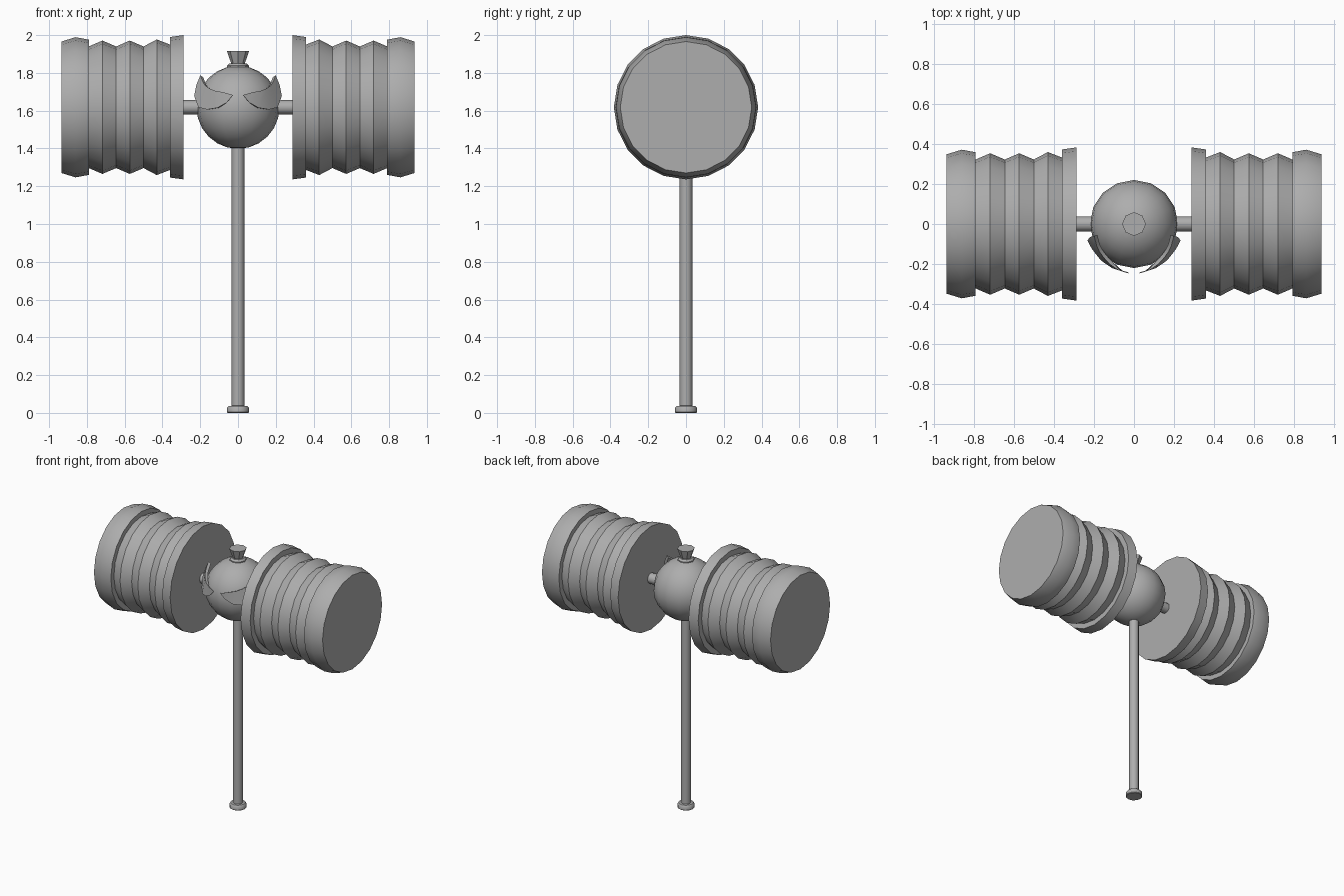
import bpy, math
from mathutils import Vector

if "Cube" in bpy.data.objects:
    bpy.data.objects.remove(bpy.data.objects["Cube"])

CZ = 1.618  # height of the head axis

# Dark grey for every part
grey = bpy.data.materials.new('dark_grey')
grey.diffuse_color = (.42, .42, .42, 1)
grey.use_nodes = True
grey.node_tree.nodes["Principled BSDF"].inputs["Base Color"].default_value = grey.diffuse_color


def finish(name, verts, faces, angle=38):
    me = bpy.data.meshes.new(name)
    me.from_pydata(verts, [], faces)
    me.materials.append(grey)
    ob = bpy.data.objects.new(name, me)
    bpy.context.collection.objects.link(ob)
    bpy.ops.object.select_all(action='DESELECT')
    ob.select_set(True)
    bpy.context.view_layer.objects.active = ob
    bpy.ops.object.mode_set(mode='EDIT')
    bpy.ops.mesh.select_all(action='SELECT')
    bpy.ops.mesh.normals_make_consistent(inside=False)
    bpy.ops.object.mode_set(mode='OBJECT')
    bpy.ops.object.shade_smooth_by_angle(angle=math.radians(angle))
    return ob


def lathe(name, profile, n, axis='Z', side=1):
    """Closed solid turned from (position, radius) pairs."""
    verts, faces = [], []
    for t, r in profile:
        for i in range(n):
            a = 2 * math.pi * i / n
            c, s = r * math.cos(a), r * math.sin(a)
            verts.append((c, s, t) if axis == 'Z' else (side * t, c, CZ + s))
    for k in range(len(profile) - 1):
        for i in range(n):
            j = (i + 1) % n
            faces.append((k * n + i, k * n + j, (k + 1) * n + j, (k + 1) * n + i))
    faces.append(tuple(range(n)))
    faces.append(tuple(range((len(profile) - 1) * n, len(profile) * n)))
    return finish(name, verts, faces)


# Bellows hammer heads
head = [(.288, .382), (.36, .372), (.36, .332), (.43, .359), (.5, .322),
        (.573, .353), (.645, .322), (.718, .353), (.79, .322),
        (.79, .358), (.86, .371), (.935, .348)]
for side, label in ((-1, 'left'), (1, 'right')):
    lathe('hammer_head_' + label, head, 20, 'X', side)

# Axle, handle, foot and top knob
lathe('axle', [(-.3, .038), (.3, .038)], 12, 'X')
lathe('handle', [(.02, .034), (1.43, .034)], 12)
lathe('handle_foot', [(0, .054), (.004, .058), (.027, .058), (.037, .05), (.038, .03)], 12)
lathe('top_knob', [(1.82, .057), (1.838, .057), (1.85, .045), (1.85, .036), (1.916, .059)], 8)

# Central ball
bpy.ops.mesh.primitive_uv_sphere_add(segments=16, ring_count=12, radius=.22, location=(0, 0, CZ))
ball = bpy.context.object
ball.name = 'ball'
ball.data.materials.append(grey)
bpy.ops.object.shade_smooth()

# Slanted eye plates standing just off the ball
low = [(.027, -.247, .065), (.06, -.237, .025), (.11, -.22, -.003), (.165, -.182, -.012),
       (.21, -.125, .0), (.232, -.082, .06), (.22, -.065, .12), (.199, -.06, .17)]
up = [(.075, -.232, .079), (.12, -.202, .087), (.152, -.167, .1),
      (.173, -.137, .115), (.185, -.112, .132), (.192, -.087, .15)]
for side, label in ((-1, 'left'), (1, 'right')):
    pts = [Vector((side * x, y, z)) for x, y, z in low + up]
    thin = lambda p: .98 if abs(p.x) < .1 else .92
    outer = [p + Vector((0, 0, CZ)) for p in pts]
    inner = [p * thin(p) + Vector((0, 0, CZ)) for p in pts]
    n = len(pts)
    top = [0] + list(range(8, 14)) + [7]
    strip = [(0, 1, 8)] + [(i, i + 1, top[i + 1], top[i]) for i in range(1, 6)] + [(6, 7, 13)]
    loop = list(range(8)) + list(range(13, 7, -1))
    faces = strip + [tuple(i + n for i in f) for f in strip]
    for k, a in enumerate(loop):
        b = loop[(k + 1) % n]
        faces.append((a, b, b + n, a + n))
    finish('eye_plate_' + label, outer + inner, faces)
